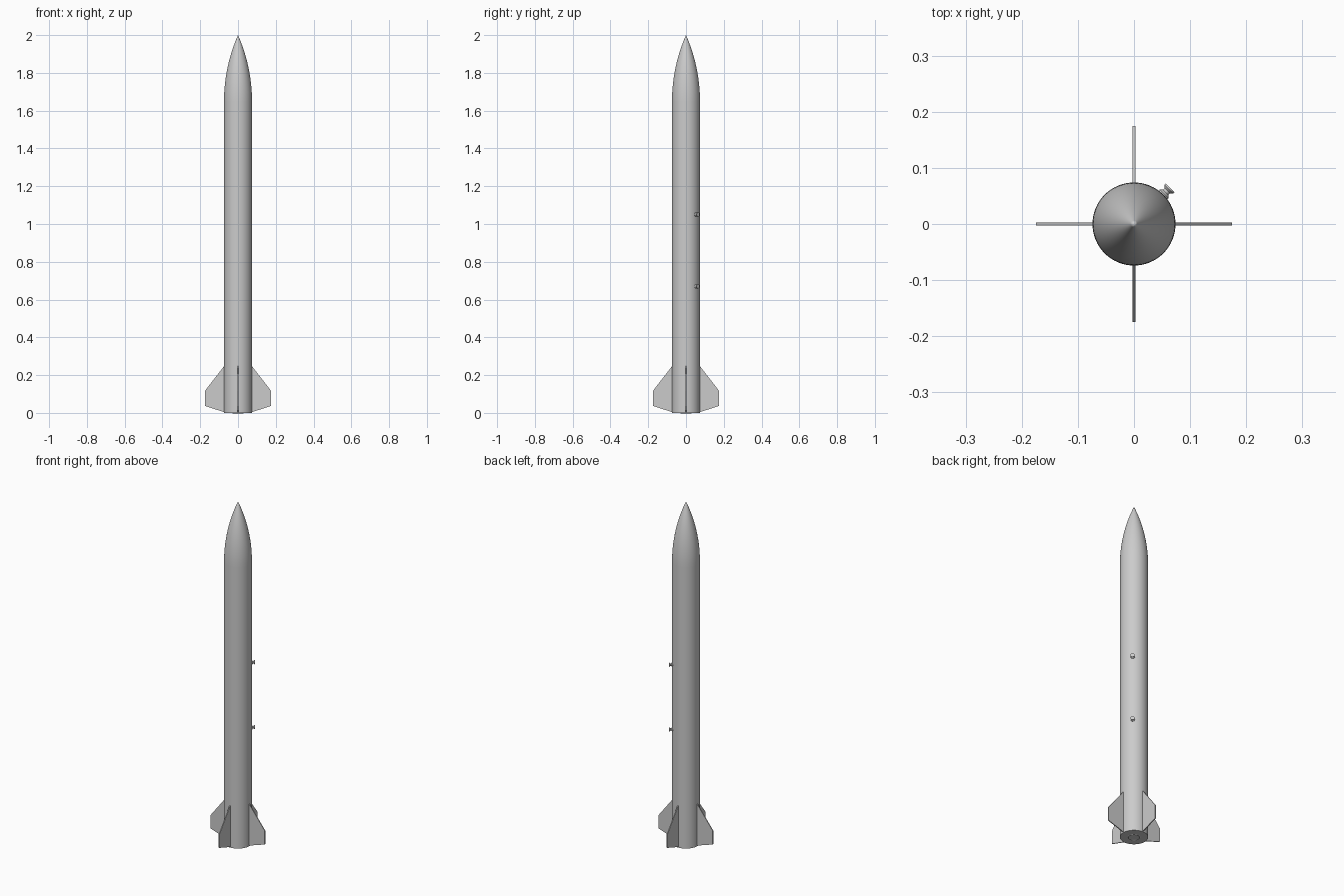
import bpy, bmesh, math
from mathutils import Matrix, Vector

if "Cube" in bpy.data.objects:
    bpy.data.objects.remove(bpy.data.objects["Cube"])

R, NOSE_Z, TOP = 0.074, 1.65, 2.0
SEG = 64

grey = bpy.data.materials.new("plain_grey")
grey.diffuse_color = (0.6, 0.6, 0.6, 1)
grey.use_nodes = True
grey.node_tree.nodes["Principled BSDF"].inputs["Base Color"].default_value = grey.diffuse_color


def finish(name, bm, smooth=True):
    bmesh.ops.recalc_face_normals(bm, faces=bm.faces)
    me = bpy.data.meshes.new(name)
    bm.to_mesh(me)
    bm.free()
    me.materials.append(grey)
    ob = bpy.data.objects.new(name, me)
    bpy.context.collection.objects.link(ob)
    if smooth:
        bpy.ops.object.select_all(action='DESELECT')
        ob.select_set(True)
        bpy.context.view_layer.objects.active = ob
        bpy.ops.object.shade_smooth_by_angle(angle=math.radians(30))
    return ob


def lathe(name, profile, seg=SEG, matrix=Matrix()):
    """Spin (radius, z) points about z."""
    bm = bmesh.new()
    vs = [bm.verts.new((r, 0, z)) for r, z in profile]
    es = [bm.edges.new(p) for p in zip(vs, vs[1:])]
    bmesh.ops.spin(bm, geom=vs + es, cent=(0, 0, 0), axis=(0, 0, 1),
                   angle=2 * math.pi, steps=seg, use_duplicate=False)
    bmesh.ops.remove_doubles(bm, verts=bm.verts, dist=1e-5)
    bm.transform(matrix)
    return finish(name, bm)


# Body tube with closed base
lathe("body_tube", [(0, 0), (R, 0), (R, NOSE_Z)])

# Tangent ogive nose cone
L = TOP - NOSE_Z
rho = (R * R + L * L) / (2 * R)
ogive = [(max(0, math.sqrt(rho * rho - (L * i / 24) ** 2) + R - rho), NOSE_Z + L * i / 24)
         for i in range(25)]
lathe("nose_cone", ogive)

# Motor end showing on the base
lathe("motor_end", [(0, 0.0), (0.024, 0.0), (0.03, -0.002), (0.034, 0.0)], 48)

# Four clipped fins
T = 0.0025
outline = [(R - 0.004, 0.004), (R, 0.004), (0.175, 0.037), (0.175, 0.117), (R, 0.247), (R - 0.004, 0.247)]
for i in range(4):
    bm = bmesh.new()
    f = bm.faces.new([bm.verts.new((x, -T, z)) for x, z in outline])
    g = bmesh.ops.extrude_face_region(bm, geom=[f])
    bmesh.ops.translate(bm, vec=(0, 2 * T, 0),
                        verts=[v for v in g["geom"] if isinstance(v, bmesh.types.BMVert)])
    bm.transform(Matrix.Rotation(i * math.pi / 2, 4, 'Z'))
    finish("fin_%d" % (i + 1), bm, False)

# Spool-shaped launch rail buttons between the back and right fins
out = Vector((1, 1, 0)).normalized()
turn = out.to_track_quat('Z', 'Y').to_matrix().to_4x4()
spool = [(0, -0.004), (0.011, -0.004), (0.011, 0.002), (0.0065, 0.006),
         (0.0065, 0.010), (0.011, 0.014), (0.011, 0.017), (0, 0.017)]
for i, z in enumerate((0.67, 1.05)):
    lathe("rail_button_%d" % (i + 1), spool, 24,
          Matrix.Translation(out * R + Vector((0, 0, z))) @ turn)
